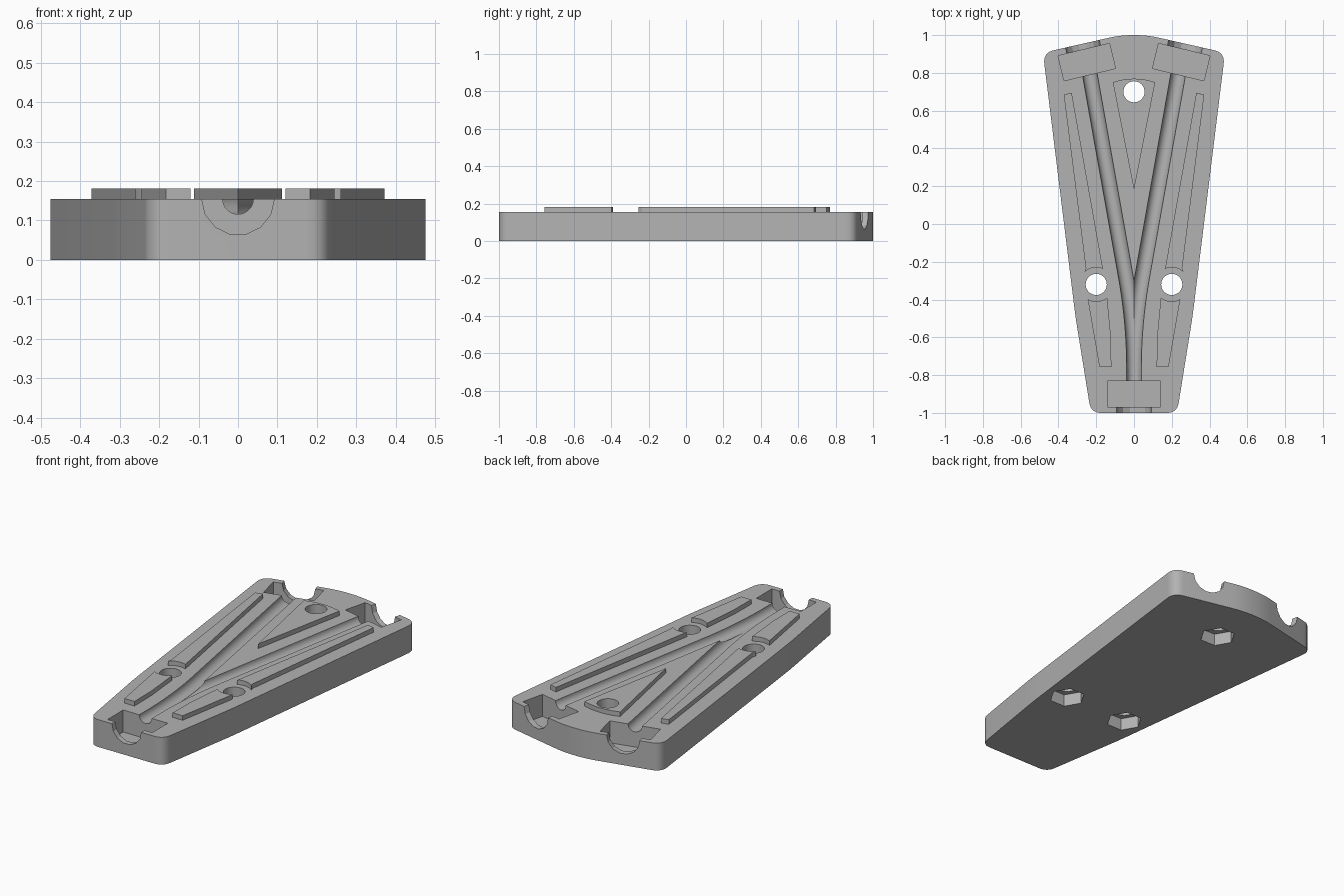
import bpy, bmesh, math
from mathutils import Vector, Matrix

cube = bpy.data.objects.get("Cube")
if cube:
    bpy.data.objects.remove(cube)

TOP, RIB_TOP = 0.155, 0.181
TILT = math.radians(13.5)

grey = bpy.data.materials.new("light grey plastic")
grey.use_nodes = True
grey.diffuse_color = (0.45, 0.45, 0.45, 1)
grey.node_tree.nodes["Principled BSDF"].inputs["Base Color"].default_value = (0.45, 0.45, 0.45, 1)


def make(name, bm):
    bmesh.ops.recalc_face_normals(bm, faces=bm.faces)
    mesh = bpy.data.meshes.new(name)
    bm.to_mesh(mesh)
    bm.free()
    mesh.materials.append(grey)
    ob = bpy.data.objects.new(name, mesh)
    bpy.context.collection.objects.link(ob)
    return ob


def loft(name, rings):
    bm = bmesh.new()
    loops = [[bm.verts.new(p) for p in ring] for ring in rings]
    for a, b in zip(loops, loops[1:]):
        for i in range(len(a)):
            j = (i + 1) % len(a)
            bm.faces.new((a[i], a[j], b[j], b[i]))
    bm.faces.new(loops[0])
    bm.faces.new(loops[-1])
    return make(name, bm)


def prism(name, outline, z0, z1):
    return loft(name, [[(x, y, z) for x, y in outline] for z in (z0, z1)])


def disc(x, y, r, n, turn=0.0):
    return [(x + r * math.cos(turn + 2 * math.pi * i / n),
             y + r * math.sin(turn + 2 * math.pi * i / n)) for i in range(n)]


def tube(name, path, r, n):
    rings = []
    for i, p in enumerate(path):
        d = Vector(path[min(i + 1, len(path) - 1)]) - Vector(path[max(i - 1, 0)])
        side = Vector((d.y, -d.x)).normalized()
        rings.append([(p[0] + side.x * a, p[1] + side.y * a, TOP + b) for a, b in disc(0, 0, r, n)])
    return loft(name, rings)


def bezier(a, b, c, n):
    a, b, c = Vector(a), Vector(b), Vector(c)
    return [tuple(a * (1 - t) ** 2 + b * 2 * t * (1 - t) + c * t * t) for t in [i / n for i in range(n + 1)]]


def rounded(prev, corner, nxt, r):
    p, c, q = Vector(prev), Vector(corner), Vector(nxt)
    return bezier(c + (p - c).normalized() * r, c, c + (q - c).normalized() * r, 8)


def mirrored(points, s):
    return [(x * s, y) for x, y in points]


def cut(ob, cutters):
    for c in cutters:
        c.hide_render = True
        mod = ob.modifiers.new("cut", 'BOOLEAN')
        mod.operation, mod.solver, mod.object = 'DIFFERENCE', 'EXACT', c
    deps = bpy.context.evaluated_depsgraph_get()
    mesh = bpy.data.meshes.new_from_object(ob.evaluated_get(deps))
    ob.modifiers.clear()
    ob.data = mesh
    for c in cutters:
        bpy.data.objects.remove(c)


# Tapered base plate with rounded corners and a bowed back edge
front, waist, back, crown = (0.228, -1), (0.31, -0.49), (0.482, 0.907), (0.07, 1.0)
half = rounded((0, -1), front, waist, 0.055)
half += rounded(front, waist, back, 0.06)
half += rounded(waist, back, crown, 0.06)
half += rounded(back, crown, (0, 1), 0.065)
plate = prism("base_plate", half + mirrored(half[::-1], -1), 0, TOP)

# Front socket: rectangular pocket and half-round mouth
cutters = [prism("pocket", [(-0.14, -0.97), (0.14, -0.97), (0.14, -0.83), (-0.14, -0.83)], 0.03, 0.3),
           tube("mouth", [(0, -1.1), (0, -0.9)], 0.092, 14)]

# Back sockets and the two merging grooves
for s in (1, -1):
    spin = Matrix.Rotation(-TILT * s, 2)
    centre = Vector((0.25 * s, 0.857))
    box = [tuple(centre + spin @ Vector(p))
           for p in ((-0.14, -0.068), (0.14, -0.068), (0.14, 0.068), (-0.14, 0.068))]
    cutters.append(prism("pocket", box, 0.03, 0.3))
    cutters.append(tube("mouth", [tuple(centre), tuple(centre + spin @ Vector((0, 0.3)))], 0.092, 14))
    path = [(0, -0.9)] + bezier((0, -0.76), (0, -0.52), (0.045, -0.27), 10) + [(0.23, 0.77), (0.237, 0.81)]
    cutters.append(tube("groove", mirrored(path, s), 0.039, 32))

# Screw holes with hexagonal nut recesses underneath
HOLES = [(0, 0.7), (0.2, -0.32), (-0.2, -0.32)]
for x, y in HOLES:
    cutters.append(prism("hole", disc(x, y, 0.056, 32), -0.1, 0.3))
    cutters.append(prism("nut", disc(x, y, 0.095, 6), -0.1, 0.07))
cut(plate, cutters)

# Raised central wedge
wedge = prism("centre_rib", [(0, 0.18), (0.112, 0.75)] + bezier((0.09, 0.757), (0, 0.782), (-0.09, 0.757), 6)
              + [(-0.112, 0.75)], TOP - 0.01, RIB_TOP)
cut(wedge, [prism("hole", disc(0, 0.7, 0.056, 32), -0.1, 0.3)])


# Raised side ribs, hollowed around the screw holes
def arc(a0, a1):
    return [(0.2 + 0.09 * math.cos(math.radians(a0 + (a1 - a0) * i / 8)),
             -0.32 + 0.09 * math.sin(math.radians(a0 + (a1 - a0) * i / 8))) for i in range(9)]


ribs = [plate, wedge]
for side, s in (("left", 1), ("right", -1)):
    upper = [(0.255, -0.235), (0.372, 0.685), (0.33, 0.695)] + [(0.165, -0.235)] + arc(115, 47)
    lower = [(0.183, -0.757), (0.12, -0.757), (0.122, -0.6), (0.142, -0.39)] + arc(234, 300)
    ribs.append(prism(side + "_upper_rib", mirrored(upper, s), TOP - 0.01, RIB_TOP))
    ribs.append(prism(side + "_lower_rib", mirrored(lower, s), TOP - 0.01, RIB_TOP))

# Smooth shading with crisp edges
bpy.ops.object.select_all(action='DESELECT')
for ob in ribs:
    ob.select_set(True)
bpy.context.view_layer.objects.active = plate
bpy.ops.object.shade_smooth_by_angle(angle=math.radians(25))
